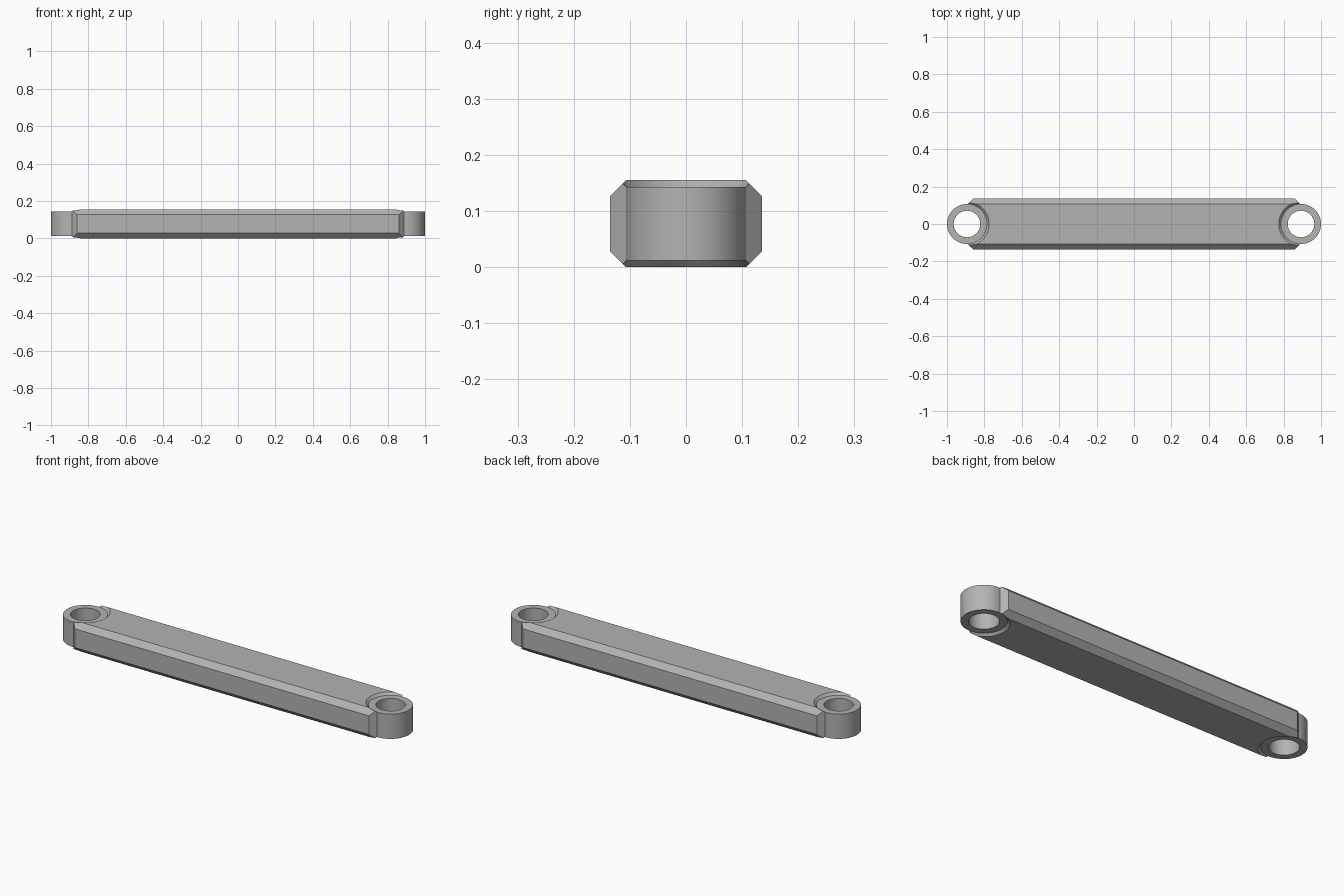
import bpy, bmesh, math
from mathutils import Vector

if "Cube" in bpy.data.objects:
    bpy.data.objects.remove(bpy.data.objects["Cube"], do_unlink=True)

HEIGHT, HALF_WIDTH, HALF_LENGTH = 0.155, 0.135, 0.888
CHAMFER = 0.028
EYE_X, EYE_R, HOLE_R = 0.893, 0.107, 0.071
EYE_LOW, EYE_HIGH = 0.012, 0.143

grey = bpy.data.materials.new("plain grey")
grey.use_nodes = True
grey.diffuse_color = (0.45, 0.45, 0.45, 1)
grey.node_tree.nodes["Principled BSDF"].inputs["Base Color"].default_value = grey.diffuse_color


def add_object(name, bm, x=0):
    bmesh.ops.recalc_face_normals(bm, faces=bm.faces)
    mesh = bpy.data.meshes.new(name)
    bm.to_mesh(mesh)
    bm.free()
    mesh.materials.append(grey)
    obj = bpy.data.objects.new(name, mesh)
    obj.location.x = x
    bpy.context.collection.objects.link(obj)
    return obj


def turned(name, profile, x, closed, segments=64):
    """Turn a (radius, height) profile round a vertical axis."""
    bm = bmesh.new()
    rings = []
    for r, z in profile:
        angles = [math.tau * i / segments for i in range(segments)]
        rings.append([bm.verts.new((r * math.cos(a), r * math.sin(a), z)) for a in angles])
    pairs = list(zip(rings, rings[1:]))
    if closed:
        pairs.append((rings[-1], rings[0]))
    else:
        bm.faces.new(rings[0])
        bm.faces.new(rings[-1])
    for a, b in pairs:
        for i in range(segments):
            j = (i + 1) % segments
            bm.faces.new((a[i], a[j], b[j], b[i]))
    return add_object(name, bm, x)


def select_only(obj):
    bpy.ops.object.select_all(action='DESELECT')
    obj.select_set(True)
    bpy.context.view_layer.objects.active = obj


# Bar: a box with its long edges and upright corners planed off
bm = bmesh.new()
bmesh.ops.create_cube(bm, size=1)
bmesh.ops.scale(bm, vec=(2 * HALF_LENGTH, 2 * HALF_WIDTH, HEIGHT), verts=bm.verts)
bmesh.ops.translate(bm, vec=(0, 0, HEIGHT / 2), verts=bm.verts)
for side in (-1, 1):
    for end in (-1, 1):
        long_edge = (Vector((0, side * (HALF_WIDTH - CHAMFER), HEIGHT / 2 + end * HEIGHT / 2)),
                     Vector((0, side, end)))
        corner = (Vector((end * HALF_LENGTH, side * (HALF_WIDTH - CHAMFER), 0)),
                  Vector((end, side, 0)))
        for point, normal in (long_edge, corner):
            bmesh.ops.bisect_plane(bm, geom=bm.verts[:] + bm.edges[:] + bm.faces[:],
                                   plane_co=point, plane_no=normal, clear_outer=True)
            bmesh.ops.holes_fill(bm, edges=[e for e in bm.edges if e.is_boundary], sides=0)
bar = add_object("bar", bm)

# Flared seats cut into both ends of the bar
flare, waist = 0.03, EYE_R - 0.005
low, high = EYE_LOW + 0.005, EYE_HIGH - 0.005
seat_profile = [(waist + flare, low - flare), (waist, low),
                (waist, high), (waist + flare, high + flare)]
for end in (-1, 1):
    cutter = turned("seat_cutter", seat_profile, end * EYE_X, False)
    cutter.hide_render = True
    select_only(bar)
    cut = bar.modifiers.new("seat", 'BOOLEAN')
    cut.operation, cut.solver, cut.object = 'DIFFERENCE', 'EXACT', cutter
    bpy.ops.object.modifier_apply(modifier=cut.name)
    bpy.data.objects.remove(cutter, do_unlink=True)

# Ring eyes at both ends
eye_profile = [(EYE_R, EYE_LOW), (EYE_R, EYE_HIGH), (HOLE_R, EYE_HIGH), (HOLE_R, EYE_LOW)]
eyes = [turned(name, eye_profile, x, True)
        for name, x in (("left_eye", EYE_X), ("right_eye", -EYE_X))]

for obj in [bar] + eyes:
    select_only(obj)
    bpy.ops.object.shade_smooth_by_angle(angle=math.radians(30))
